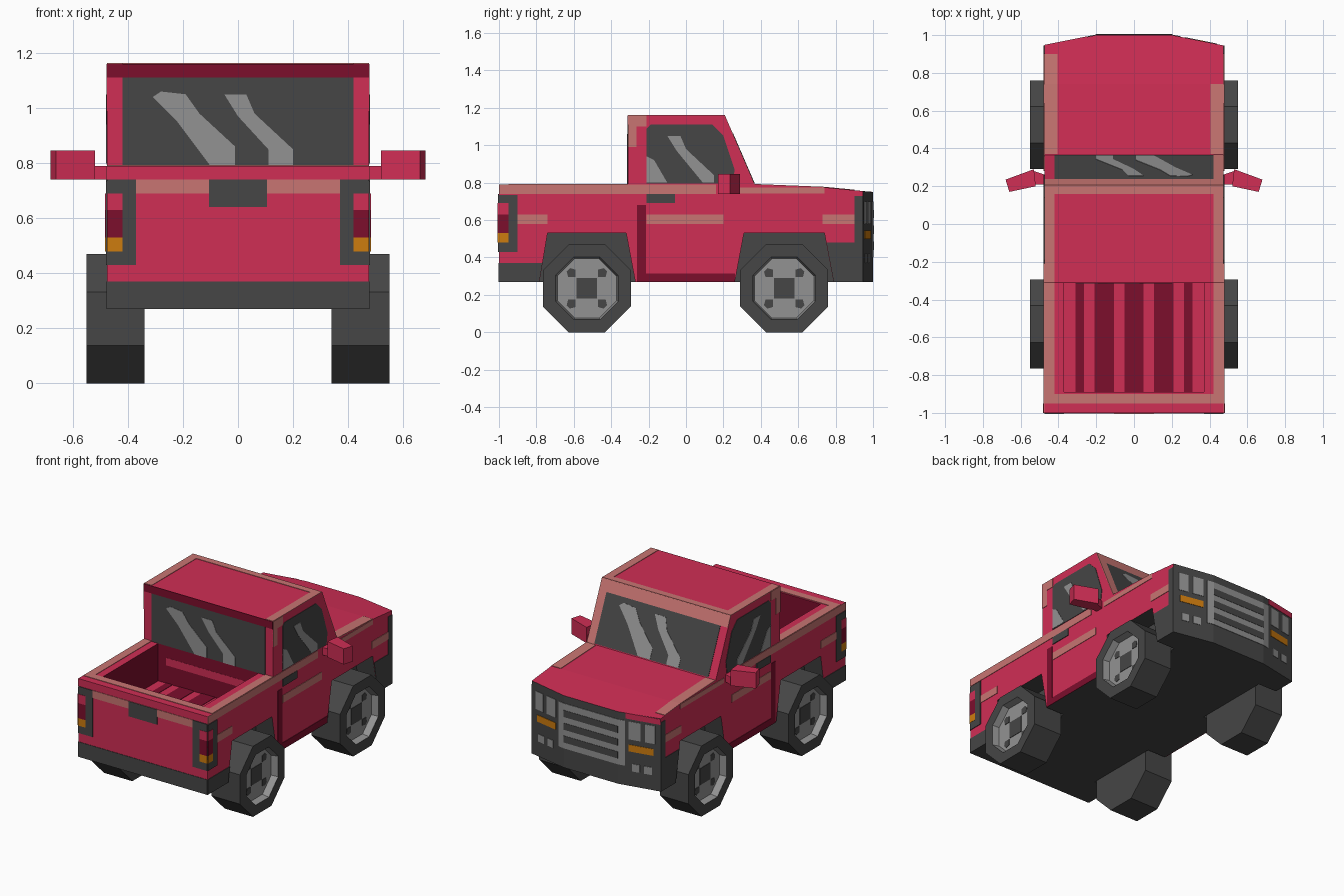
import bpy, bmesh, math
from mathutils import Vector

if "Cube" in bpy.data.objects:
    bpy.data.objects.remove(bpy.data.objects["Cube"])


def material(name, rgb):
    m = bpy.data.materials.new(name)
    lin = [((c / 255 + 0.055) / 1.055) ** 2.4 if c > 10 else c / 255 / 12.92 for c in rgb]
    m.diffuse_color = (*lin, 1)
    m.use_nodes = True
    m.node_tree.nodes["Principled BSDF"].inputs["Base Color"].default_value = m.diffuse_color
    return m


RED = material("red paint", (208, 46, 85))
DARKRED = material("dark red", (124, 14, 44))
SALMON = material("salmon trim", (200, 117, 114))
DARK = material("dark grey", (70, 70, 70))
GREY = material("light grey", (146, 146, 146))
ORANGE = material("orange lamp", (206, 124, 14))


def finish(name, bm, mats):
    bmesh.ops.recalc_face_normals(bm, faces=bm.faces[:])
    me = bpy.data.meshes.new(name)
    bm.to_mesh(me)
    bm.free()
    for m in mats:
        me.materials.append(m)
    ob = bpy.data.objects.new(name, me)
    bpy.context.collection.objects.link(ob)
    return ob


def panel(name, mat, polys, f, w0=-0.002, w1=0.003):
    """Extrude flat polygons (u, v) from w0 to w1, placed by mapping f(u, v, w)."""
    bm = bmesh.new()
    for p in polys:
        a = [bm.verts.new(f(u, v, w0)) for u, v in p]
        b = [bm.verts.new(f(u, v, w1)) for u, v in p]
        bm.faces.new(a[::-1])
        bm.faces.new(b)
        n = len(p)
        for i in range(n):
            bm.faces.new((a[i], a[(i + 1) % n], b[(i + 1) % n], b[i]))
    return finish(name, bm, [mat])


def rect(u0, u1, v0, v1):
    return [(u0, v0), (u1, v0), (u1, v1), (u0, v1)]


# surface mappings
def side(s):
    return lambda u, v, w: (s * (0.475 + w), u, v)


def tail(u, v, w): return (u, -1 - w, v)
def cab_rear(u, v, w): return (u, -0.31 - w, v)
def front(u, v, w): return (u, 1 - max(0, abs(u) - 0.2) * 0.2 + w, v)
def flat(z): return lambda u, v, w: (u, v, z + w)
def screen(u, v, w): return (u, 0.205 + 0.16 * (1.16 - v) / 0.37 + 0.918 * w, v + 0.397 * w)


def hood(u, v, w):
    z = 0.79 - 0.04 * (v - 0.365) if v < 0.741 else 0.775 - (v - 0.74) * 0.096
    return (u, v, z + w)


# ---- body shell: side profile in four columns, nose tapered
prof = [(-1, .27), (-1, .79), (-.31, .79), (-.31, 1.16), (.205, 1.16),
        (.365, .79), (.74, .775), (1, .75), (1, .27)]
bm = bmesh.new()
cols = []
for x in (-.475, -.2, .2, .475):
    col = []
    for y, z in prof:
        if y == 1 and abs(x) > .4:
            y, z = .945, (.755 if z > .5 else z)
        col.append(bm.verts.new((x, y, z)))
    cols.append(col)
bm.faces.new(cols[0])
bm.faces.new(cols[-1][::-1])
for a, b in zip(cols, cols[1:]):
    for i in range(len(prof)):
        j = (i + 1) % len(prof)
        bm.faces.new((a[i], a[j], b[j], b[i]))
body = finish("truck_body", bm, [RED, DARKRED, DARK])

# ---- cut wheel arches and load bed
arches = [[(-.795, .2), (-.74, .53), (-.32, .53), (-.258, .2)],
          [(.248, .2), (.31, .53), (.74, .53), (.802, .2)]]
cutters = [panel("arch_cutter", DARK, arches, side(s), -.135, .1) for s in (-1, 1)]
cutters.append(panel("bed_cutter", DARKRED, [rect(-.37, .37, -.89, -.312)], flat(.54), 0, .4))
bpy.context.view_layer.objects.active = body
for c in cutters:
    c.hide_render = True
    mod = body.modifiers.new("cut", 'BOOLEAN')
    mod.operation, mod.solver, mod.object = 'DIFFERENCE', 'EXACT', c
    bpy.ops.object.modifier_apply(modifier=mod.name)
for c in cutters:
    bpy.data.objects.remove(c)
me = body.data
me.materials.clear()
for m in (RED, DARKRED, DARK):
    me.materials.append(m)
for p in me.polygons:
    c, n = p.center, p.normal
    p.material_index = 0
    if n.z < -.9 or (n.y > .7 and c.y > .9):
        p.material_index = 2                      # underside and nose
    elif c.z < .535 and abs(c.y) < .9 and abs(c.x) < .47:
        p.material_index = 2                      # wheel arches
    elif abs(c.x) < .38 and -.9 < c.y < -.305 and c.z < .785 and abs(n.z) < .5:
        p.material_index = 1                      # bed walls

# ---- bed floor stripes and headboard stripe
panel("bed_floor_stripes", DARKRED,
      [rect(a, b, -.89, -.312) for a, b in
       ((-.31, -.265), (-.21, -.105), (-.05, .05), (.105, .21), (.265, .31))], flat(.54))
panel("bed_wall_stripe", RED, [rect(-.31, .31, .66, .71)], cab_rear)

# ---- details on both sides
for s, tag in ((1, "right"), (-1, "left")):
    f = side(s)
    panel(tag + "_side_trim", SALMON,
          [rect(-1, -.21, .74, .79), rect(-.21, .16, .74, .79), rect(.28, .74, .742, .774),
           rect(-.9, -.74, .58, .63), rect(-.21, .2, .58, .63), rect(.73, .9, .58, .63),
           rect(-.31, -.265, .99, 1.16), rect(-.265, -.21, 1.1, 1.16)], f)
    panel(tag + "_door_edge", DARKRED,
          [rect(-.262, -.215, .27, .68), rect(-.215, .262, .27, .315)], f)
    panel(tag + "_bumper_sides", DARK,
          [[(-1, .27), (-1, .37), (-.768, .37), (-.785, .27)],
           [(.79, .27), (.945, .27), (.945, .73), (.9, .73), (.9, .48), (.752, .48)]], f)
    panel(tag + "_side_window", DARK,
          [[(-.21, .795), (-.21, 1.09), (-.19, 1.11), (.14, 1.11), (.2, 1.05), (.26, .87), (.25, .795)]], f)
    panel(tag + "_window_glare", GREY,
          [[(-.1, 1.05), (-.03, 1.05), (.0, .98), (.15, .84), (.15, .8), (.09, .8), (-.05, .97)],
           [(-.21, .94), (-.17, .92), (-.1, .8), (-.21, .8)]], f, w1=.005)
    panel(tag + "_door_handle", DARK, [rect(-.21, -.06, .69, .74)], f, w1=.005)
    panel(tag + "_tail_lamp_surround_side", DARK, [rect(-1, -.9, .43, .735)], f, w1=.005)
    # tail lamps wrap round the corner
    for part, mat, z0, z1 in (("top", RED, .63, .69), ("brake", DARKRED, .53, .63),
                              ("signal", ORANGE, .48, .53)):
        panel(f"{tag}_lamp_{part}_side", mat, [rect(-1, -.95, z0, z1)], f, w1=.007)
        panel(f"{tag}_lamp_{part}_rear", mat, [rect(s * .42, s * .475, z0, z1)], tail, w1=.007)
    panel(tag + "_tail_lamp_surround", DARK, [rect(s * .37, s * .475, .43, .74)], tail, w1=.005)
    # mirror with arm
    m = lambda u, v, w: (s * u, v, w)
    panel(tag + "_mirror", RED, [[(.52, .2), (.66, .17), (.68, .235), (.53, .29)]], m, .74, .845)
    panel(tag + "_mirror_arm", RED, [[(.47, .21), (.53, .21), (.53, .28), (.47, .26)]], m, .74, .79)
    # lamps on the nose
    x = lambda a, b, c, d: rect(s * a, s * b, c, d)
    panel(tag + "_headlight", GREY,
          [x(.27, .345, .58, .70), x(.375, .44, .58, .70),
           x(.29, .34, .37, .42), x(.37, .42, .37, .42)], front)
    panel(tag + "_front_signal", ORANGE, [x(.27, .43, .5, .545)], front)

# ---- tailgate
panel("rear_bumper", DARK, [rect(-.475, .475, .27, .37)], tail)
panel("tailgate_trim", SALMON, [rect(-.37, .37, .69, .74)], tail)
panel("tailgate_handle", DARK, [rect(-.105, .105, .64, .74)], tail, w1=.005)

# ---- windows front and rear with slanted glare
glare = [[(-.31, 1.04), (-.28, 1.06), (-.19, 1.05), (-.14, .98), (-.01, .86), (-.01, .79), (-.1, .79), (-.22, .95)],
         [(-.05, 1.05), (.03, 1.05), (.06, .98), (.2, .85), (.2, .79), (.11, .79), (.11, .85), (0, .97)]]
panel("rear_window", DARK, [rect(-.42, .42, .79, 1.11)], cab_rear)
panel("rear_window_glare", GREY, glare, cab_rear, w1=.005)
panel("cab_rear_header", DARKRED, [rect(-.475, .475, 1.11, 1.16)], cab_rear)
panel("windshield", DARK, [rect(-.42, .42, .795, 1.09)], screen)
panel("windshield_glare", GREY, [[(-u, max(v, .797)) for u, v in p] for p in glare], screen, w1=.005)
panel("windshield_trim", SALMON, [rect(-.475, .475, 1.09, 1.16), rect(.42, .475, .79, 1.09)], screen)

# ---- salmon highlights on roof, bed rails and hood
panel("roof_trim", SALMON, [rect(-.475, -.42, -.31, .205), rect(.42, .475, -.31, .205),
                            rect(-.42, .42, .16, .205)], flat(1.16))
panel("bed_rail_trim", SALMON, [rect(-.475, -.42, -.95, -.31), rect(.42, .475, -.95, -.31),
                                rect(-.42, .42, -.95, -.9)], flat(.79))
panel("hood_trim", SALMON, [rect(-.475, -.405, .37, .74), rect(-.475, -.405, .74, .9),
                            rect(.405, .475, .37, .74)], hood)

# ---- grille
panel("grille", GREY, [rect(-.2, .2, .4, .70), rect(.2, .245, .4, .70), rect(-.245, -.2, .4, .70)], front)
panel("grille_slots", DARK, [rect(-.2, .2, z, z + .045) for z in (.44, .525, .61)], front, w1=.005)
panel("nose_lip", RED, [rect(-.475, -.25, .715, .752)], front)

# ---- wheels: octagons with a recessed hub
for s in (-1, 1):
    for y, tag in ((.525, "hood_end"), (-.53, "bed_end")):
        r = .235 / math.cos(math.pi / 8)
        ring = [(y + r * math.cos((i + .5) * math.pi / 4), .235 + r * math.sin((i + .5) * math.pi / 4))
                for i in range(8)]
        bm = bmesh.new()
        a, b = [[bm.verts.new((s * x, *p)) for p in ring] for x in (.34, .55)]
        bm.faces.new(a)
        cap = bm.faces.new(b)
        for i in range(8):
            j = (i + 1) % 8
            bm.faces.new((a[i], a[j], b[j], b[i]))
        bmesh.ops.recalc_face_normals(bm, faces=bm.faces[:])
        bmesh.ops.inset_region(bm, faces=[cap], thickness=.073, depth=0)
        res = bmesh.ops.inset_region(bm, faces=[cap], thickness=.01, depth=-.045)
        for fc in res["faces"] + [cap]:
            fc.material_index = 1
        finish("wheel_" + tag, bm, [DARK, GREY])
        hub = lambda u, v, w: (s * (.505 + w), y + u, .235 + v)
        panel("hub_marks_" + tag, DARK, [rect(-.055, .055, -.055, .055)] +
              [[(p * .06, q * .06), (p * .1, q * .06), (p * .108, q * .09), (p * .09, q * .108), (p * .06, q * .1)]
               for p in (-1, 1) for q in (-1, 1)], hub)
